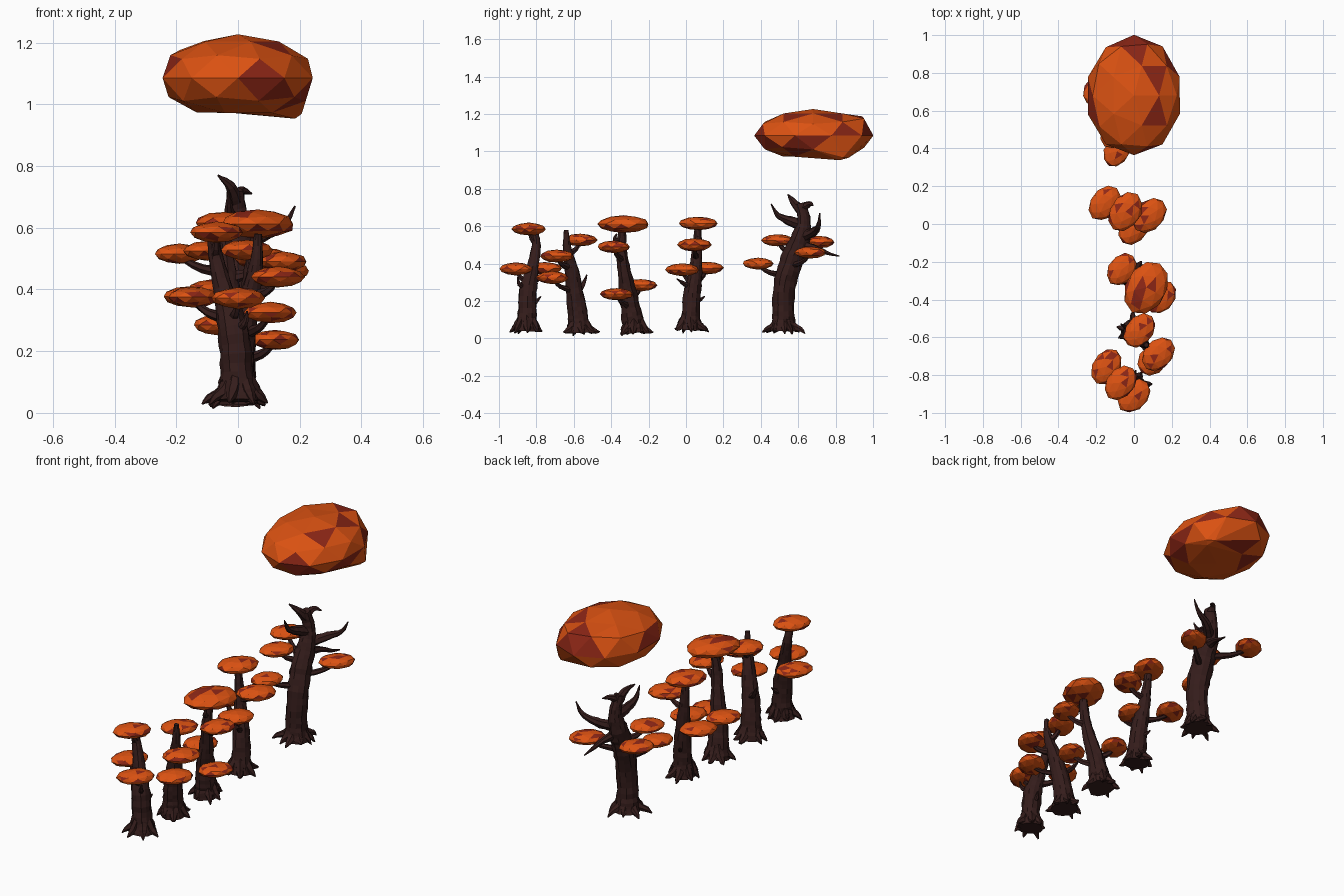
import bpy, bmesh, math, random
from mathutils import Vector, Matrix

if "Cube" in bpy.data.objects:
    bpy.data.objects.remove(bpy.data.objects["Cube"])

random.seed(4)


def material(name, rgb):
    m = bpy.data.materials.new(name)
    m.diffuse_color = (*rgb, 1)
    m.use_nodes = True
    m.node_tree.nodes["Principled BSDF"].inputs["Base Color"].default_value = m.diffuse_color
    return m


BARK = material("bark", (0.035, 0.012, 0.011))
LEAF = material("orange_leaf", (0.72, 0.085, 0.006))
RED = material("red_leaf", (0.27, 0.02, 0.008))


def finish(name, bm, mats):
    bmesh.ops.recalc_face_normals(bm, faces=bm.faces)
    me = bpy.data.meshes.new(name)
    bm.to_mesh(me)
    bm.free()
    for m in mats:
        me.materials.append(m)
    ob = bpy.data.objects.new(name, me)
    bpy.context.collection.objects.link(ob)


def spline(pts, steps):
    """Catmull-Rom through (x, y, z, radius) points."""
    p = [Vector(q) for q in pts]
    p = [2 * p[0] - p[1]] + p + [2 * p[-1] - p[-2]]
    out = []
    for i in range(1, len(p) - 2):
        a, b, c, d = p[i - 1:i + 3]
        for k in range(steps):
            t = k / steps
            out.append(0.5 * (2 * b + (c - a) * t + (2 * a - 5 * b + 4 * c - d) * t * t
                              + (3 * b - a - 3 * c + d) * t ** 3))
    return out + [p[-2]]


def tube(bm, pts, sides=7, steps=4, rough=0.1):
    """Gnarled tapering tube along a curved path."""
    path = spline(pts, steps)
    side = Vector((1, 0.02, 0.01))
    ridge = [random.uniform(-rough, rough) for _ in range(sides)]
    rings = []
    for i, q in enumerate(path):
        tan = (path[min(i + 1, len(path) - 1)].xyz - path[max(i - 1, 0)].xyz).normalized()
        if abs(tan.dot(side)) > 0.95:
            side = Vector((0, 0, 1))
        u = (side - tan * side.dot(tan)).normalized()
        v = tan.cross(u)
        side = u
        ring = []
        for k in range(sides):
            a = 2 * math.pi * k / sides
            r = max(q[3], 0.001) * (1 + ridge[k] + random.uniform(-rough, rough))
            ring.append(bm.verts.new(q.xyz + r * (u * math.cos(a) + v * math.sin(a))))
        rings.append(ring)
    for r0, r1 in zip(rings, rings[1:]):
        for k in range(sides):
            j = (k + 1) % sides
            bm.faces.new((r0[k], r0[j], r1[j], r1[k]))
    bm.faces.new(rings[0][::-1])
    bm.faces.new(rings[-1])


def canopy(name, centre, size, turn=-35, shape=None, jitter=0.04):
    """Flattened low-poly leaf clump with scattered red facets."""
    bm = bmesh.new()
    bmesh.ops.create_icosphere(bm, subdivisions=2, radius=1)
    for v in bm.verts:
        if shape:
            shape(v)
        v.co *= 1 + random.uniform(-jitter, jitter)
    for f in bm.faces:
        f.material_index = int(random.random() < 0.15)
    bm.transform(Matrix.Translation(centre) @ Matrix.Rotation(math.radians(turn), 4, 'Z')
                 @ Matrix.Diagonal((*size, 1)))
    finish(name, bm, [LEAF, RED])


def tree(name, trunk, pads, twigs=(), roots=7, reach=0.085):
    bm = bmesh.new()
    tube(bm, trunk, sides=12, steps=5, rough=0.07)
    base = Vector(trunk[0])
    # splayed roots
    for k in range(roots):
        a = 2 * math.pi * (k + random.uniform(-0.25, 0.25)) / roots
        d = Vector((math.cos(a), math.sin(a), 0))
        ln = reach * random.uniform(0.85, 1.3)
        c = base.xyz
        rows = [(0.025, 0.08, 0.02), (0.05, 0.03, 0.022), (ln * 0.8, 0.008, 0.014),
                (ln, random.uniform(-0.018, 0.008), 0.003)]
        tube(bm, [(*(c + d * o + Vector((0, 0, h))), r) for o, h, r in rows], 6, 3)
    # branches that carry the leaf pads
    path = spline(trunk, 8)
    for x, y, z, s in pads:
        q = min(path, key=lambda p: abs(p.z - (z - 0.07)))
        end = Vector((x, y, z - 0.01))
        mid = q.xyz.lerp(end, 0.6) - Vector((0, 0, 0.015))
        tube(bm, [(*q.xyz, 0.02), (*mid, 0.014), (*end, 0.007)], 6, 3)
    for t in twigs:
        tube(bm, t, 7, 4)
    finish(name + "_trunk", bm, [BARK])
    for i, (x, y, z, s) in enumerate(pads):
        canopy(f"{name}_leaf_pad_{i + 1}", (x, y, z), (0.074 * s, 0.1 * s, 0.034 * s ** 0.8),
               random.uniform(-45, -28))


# four smaller trees: trunk path, leaf pads (x, y, z, scale), short twigs
tree("first_tree",
     [(0, -.855, .04, .068), (0, -.85, .11, .053), (-.01, -.845, .25, .05),
      (-.04, -.82, .38, .034), (-.07, -.80, .50, .024), (-.08, -.81, .575, .018)],
     [(-.07, -.84, .585, 1), (0, -.91, .372, 1), (-.145, -.755, .375, 1)],
     [[(-.01, -.84, .17, .02), (0, -.80, .2, .012), (.01, -.775, .225, .003)],
      [(-.02, -.84, .26, .018), (.02, -.89, .29, .012), (.03, -.9, .33, .003)]])
tree("second_tree",
     [(.0, -.57, .03, .066), (.0, -.575, .11, .052), (.01, -.59, .22, .046),
      (.035, -.61, .36, .036), (.06, -.635, .48, .022), (.065, -.64, .58, .012)],
     [(.03, -.565, .527, 1), (.13, -.69, .44, 1), (.105, -.715, .325, 1)],
     [[(0, -.58, .25, .02), (-.04, -.55, .29, .012), (-.07, -.53, .34, .003)]])
tree("third_tree",
     [(0, -.275, .03, .07), (0, -.285, .1, .056), (.01, -.305, .22, .047),
      (.035, -.33, .36, .034), (.05, -.345, .48, .027), (.065, -.34, .6, .018)],
     [(.065, -.335, .612, 1.48), (.145, -.385, .49, .95), (-.065, -.24, .285, .95),
      (.12, -.37, .237, .95)],
     [[(.05, -.34, .52, .018), (.06, -.38, .53, .012), (.06, -.37, .56, .004)]])
tree("fourth_tree",
     [(0, .02, .045, .066), (0, .025, .12, .05), (-.005, .035, .24, .045),
      (-.02, .05, .36, .036), (-.035, .06, .48, .025), (-.045, .065, .6, .018)],
     [(-.045, .065, .615, 1.1), (.08, .045, .5, 1.05), (0, -.02, .367, 1), (-.155, .11, .377, 1)],
     [[(0, .02, .28, .018), (.02, -.02, .3, .01), (.03, -.05, .32, .003)],
      [(0, .04, .19, .018), (-.02, .08, .21, .01), (-.03, .1, .225, .003)]])

# tall bare-topped tree with antler-like branches
tree("tall_tree",
     [(0, .52, .04, .075), (0, .52, .12, .058), (.005, .525, .28, .057),
      (.0, .565, .42, .058), (0, .61, .53, .05), (0, .63, .63, .034), (-.01, .61, .72, .028)],
     [(-.09, .385, .4, .9), (-.1, .49, .525, .95), (-.19, .71, .515, .95), (.15, .665, .46, .95)],
     [[(0, .63, .6, .03), (-.02, .55, .63, .024), (-.03, .49, .66, .014), (-.03, .455, .72, .003)],
      [(0, .62, .54, .03), (.08, .69, .575, .022), (.15, .71, .61, .012), (.185, .715, .67, .003)],
      [(-.01, .61, .69, .026), (-.025, .57, .735, .018), (-.065, .545, .77, .003)],
      [(-.01, .61, .69, .026), (.01, .66, .72, .016), (.045, .68, .71, .003)],
      [(0, .6, .5, .03), (.03, .7, .48, .016), (.05, .76, .455, .01), (.06, .82, .44, .003)]],
     roots=9, reach=.1)


# large floating crown: flattened underside with one drooping corner
def crown(v):
    corner = v.co.normalized().dot(Vector((.62, .5, -.6)).normalized())
    v.co.z = max(v.co.z, -0.8)
    if v.co.y > 0.5 and v.co.z > 0:
        v.co.z += 0.2
    if corner > 0.88:
        v.co = v.co.lerp(Vector((.85, .5, -1.0)), 0.7)


canopy("tall_tree_crown", (0, .68, 1.085), (.255, .318, .14), 0, crown, 0.015)
